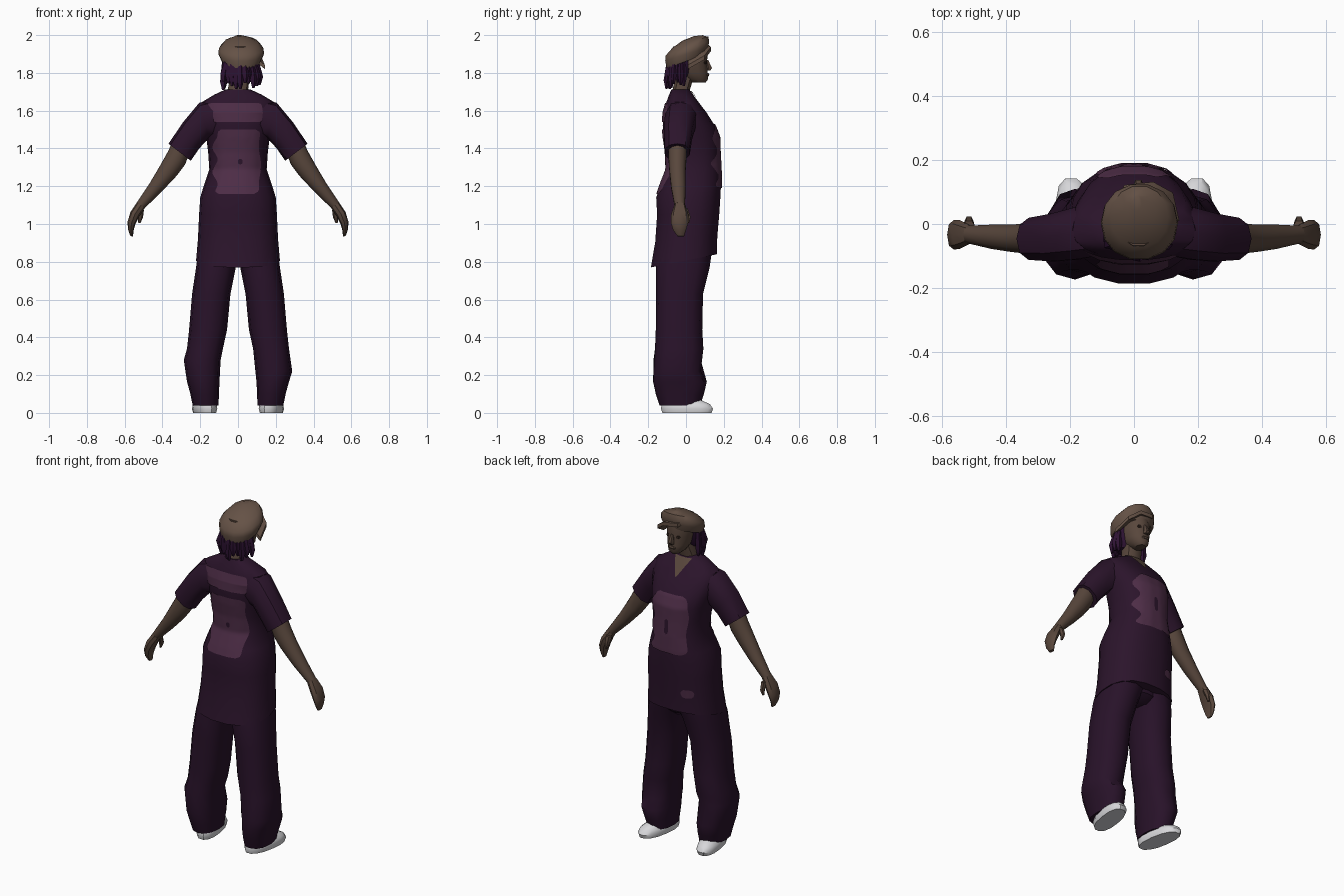
import bpy, bmesh, math, random
from mathutils import Vector
from mathutils.bvhtree import BVHTree

random.seed(4)


def material(name, rgb):
    m = bpy.data.materials.new(name)
    m.diffuse_color = (*rgb, 1)
    return m


SKIN = material("brown skin", (0.098, 0.062, 0.045))
CAP = material("cap brown", (0.130, 0.084, 0.061))
SHIRT = material("dark plum shirt", (0.024, 0.007, 0.024))
PATCH = material("faded plum", (0.075, 0.026, 0.062))
TROUSER = material("dark plum trousers", (0.021, 0.006, 0.022))
HAIR = material("violet black hair", (0.026, 0.006, 0.032))
SHOE = material("white shoe", (0.68, 0.68, 0.70))
SHADE = material("dark brown", (0.030, 0.017, 0.012))


def add_mesh(name, verts, faces, mat, closed=True):
    me = bpy.data.meshes.new(name)
    me.from_pydata(verts, [], faces)
    if closed:
        bm = bmesh.new()
        bm.from_mesh(me)
        bmesh.ops.recalc_face_normals(bm, faces=bm.faces)
        bm.to_mesh(me)
        bm.free()
    me.materials.append(mat)
    ob = bpy.data.objects.new(name, me)
    bpy.context.collection.objects.link(ob)
    return ob


def loft(name, rings, mat, n=12, side=1, square=0.85, shear=0.0):
    """Rings are (x0, z0, x1, z1, y0, y1[, z rise front minus back])."""
    verts, faces = [], []
    bend = lambda t: math.copysign(abs(t) ** square, t)
    for r in rings:
        x0, z0, x1, z1, y0, y1 = r[:6]
        rise = r[6] / 2 if len(r) > 6 else 0
        for i in range(n):
            a = 2 * math.pi * i / n
            u, v = bend(math.cos(a)) / 2, bend(math.sin(a)) / 2
            y = (y0 + y1) / 2 + v * (y1 - y0)
            verts.append((side * ((x0 + x1) / 2 + u * (x1 - x0) + shear * y), y,
                          (z0 + z1) / 2 + u * (z1 - z0) + 2 * v * rise))
    for k in range(len(rings) - 1):
        for i in range(n):
            j = (i + 1) % n
            faces.append((k * n + i, k * n + j, (k + 1) * n + j, (k + 1) * n + i))
    faces += [tuple(range(n)), tuple(range((len(rings) - 1) * n, len(rings) * n))]
    return add_mesh(name, verts, faces, mat)


def level(z, hw, y0, y1, rise=0.0, cx=0.0):
    return (cx - hw, z, cx + hw, z, y0, y1, rise)


# Shirt body: hem to collar
shirt = loft("shirt_body", [
    level(0.805, 0.222, -0.188, 0.165, 0.07), level(0.92, 0.212, -0.165, 0.168, 0.03),
    level(1.05, 0.206, -0.155, 0.178), level(1.14, 0.200, -0.160, 0.184),
    level(1.20, 0.182, -0.140, 0.187), level(1.29, 0.152, -0.105, 0.185),
    level(1.38, 0.158, -0.108, 0.180), level(1.46, 0.168, -0.120, 0.178),
    level(1.52, 0.185, -0.125, 0.155), level(1.59, 0.200, -0.120, 0.110),
    level(1.645, 0.192, -0.105, 0.068), level(1.685, 0.125, -0.090, 0.038),
    level(1.712, 0.066, -0.078, 0.018)], SHIRT, 18)

# Printed areas laid on the shirt surface
tree = BVHTree.FromPolygons([v.co for v in shirt.data.vertices],
                            [p.vertices[:] for p in shirt.data.polygons])


def plate(name, z0, z1, left, right, side, mat, lift=0.006, rnd=0.03, rows=30, cols=12):
    verts, faces = [], []
    for k in range(rows + 1):
        z = z0 + (z1 - z0) * k / rows
        d = max(0, 1 - min(z - z0, z1 - z) / rnd)
        inset = rnd * (1 - math.sqrt(max(0, 1 - d * d))) * 0.95
        a, b = left(z) + inset, right(z) - inset
        for i in range(cols + 1):
            x = a + (b - a) * i / cols
            hit = tree.ray_cast(Vector((x, side, z)), Vector((0, -side, 0)))[0]
            verts.append((x, (hit.y if hit else 0) + side * lift, z))
    w = cols + 1
    for k in range(rows):
        for i in range(cols):
            f = (k * w + i, k * w + i + 1, (k + 1) * w + i + 1, (k + 1) * w + i)
            faces.append(f if side < 0 else f[::-1])
    return add_mesh(name, verts, faces, mat, closed=False)


def wavy(base, amp, freq, phase=0):
    return lambda z: base + amp * math.sin(freq * z + phase)


plate("back_upper_print", 1.54, 1.64, wavy(-0.165, 0.008, 60), wavy(0.137, 0.008, 60, 2), -1, PATCH)
plate("back_main_print", 1.16, 1.50, wavy(-0.122, 0.014, 48), wavy(0.116, 0.006, 30), -1, PATCH)
plate("chest_print", 1.19, 1.53, wavy(-0.115, 0.006, 30), wavy(0.112, 0.018, 48, 1), 1, PATCH)
plate("hem_print", 0.93, 0.98, wavy(-0.15, 0, 0), wavy(-0.08, 0, 0), 1, PATCH, rnd=0.025)
for label, s, x in (("back", -1, 0.012), ("chest", 1, 0.0)):
    plate(label + "_print_slot", 1.30 if s > 0 else 1.315, 1.39 if s > 0 else 1.345,
          wavy(x - 0.012, 0, 0), wavy(x + 0.012, 0, 0), s, SHIRT, 0.009, 0.012, 10, 4)
plate("neck_opening", 1.61, 1.705, lambda z: -0.55 * (z - 1.605), lambda z: 0.55 * (z - 1.605),
      1, SKIN, 0.006, 0.001, 16, 8)

# Sleeves, arms, legs and shoes on both sides
for s, tag in ((1, "right"), (-1, "left")):
    loft(tag + "_sleeve", [
        (0.10, 1.47, 0.09, 1.67, -0.10, 0.06), (0.155, 1.455, 0.205, 1.642, -0.115, 0.055),
        (0.205, 1.40, 0.290, 1.540, -0.120, 0.035), (0.250, 1.335, 0.368, 1.425, -0.115, 0.022)],
        SHIRT, 10, s)
    loft(tag + "_arm", [
        (0.255, 1.38, 0.345, 1.44, -0.095, 0.005), (0.280, 1.315, 0.370, 1.385, -0.095, 0.005),
        (0.325, 1.255, 0.412, 1.310, -0.090, 0.000), (0.405, 1.170, 0.468, 1.215, -0.080, 0.000),
        (0.493, 1.085, 0.535, 1.115, -0.062, -0.004)], SKIN, 10, s, 1.0)
    loft(tag + "_hand", [
        (0.493, 1.085, 0.535, 1.115, -0.062, -0.004), (0.520, 1.045, 0.570, 1.062, -0.078, 0.012),
        (0.543, 1.000, 0.585, 1.010, -0.080, 0.012), (0.553, 0.965, 0.582, 0.970, -0.068, 0.000),
        (0.556, 0.933, 0.570, 0.937, -0.045, -0.010)], SKIN, 8, s, 0.9)
    loft(tag + "_thumb", [
        (0.498, 1.075, 0.535, 1.085, -0.025, 0.012), (0.503, 1.035, 0.530, 1.040, -0.005, 0.026),
        (0.516, 1.005, 0.528, 1.007, 0.002, 0.018)], SKIN, 6, s, 1.0)
    knee = 0.22 if s > 0 else 0.28
    loft(tag + "_trouser_leg", [
        level(z, (b - a) / 2, y0, y1, 0, (a + b) / 2) for z, a, b, y0, y1 in (
            (0.040, 0.103, 0.240, -0.140, 0.075), (0.10, 0.101, 0.252, -0.160, 0.095),
            (0.165, 0.098, 0.270, -0.174, 0.110), (knee, 0.092, 0.287, -0.172, 0.078),
            (0.34, 0.080, 0.270, -0.164, 0.092), (0.44, 0.058, 0.259, -0.160, 0.086),
            (0.63, 0.040, 0.243, -0.158, 0.090), (0.77, 0.012, 0.222, -0.160, 0.125),
            (0.84, -0.02, 0.212, -0.145, 0.135))], TROUSER, 12, s)
    loft(tag + "_shoe", [
        level(0.0, 0.056, -0.128, 0.138, 0, 0.176), level(0.022, 0.062, -0.135, 0.146, 0, 0.176),
        level(0.046, 0.058, -0.132, 0.130, 0, 0.176), level(0.066, 0.042, -0.118, 0.085, 0, 0.174),
        level(0.078, 0.034, -0.105, 0.040, 0, 0.172)], SHOE, 14, s, 0.85, 0.15)

# Trouser seat closing the top between the legs
loft("trouser_seat", [level(0.775, 0.07, -0.12, 0.08), level(0.81, 0.17, -0.14, 0.12),
                      level(0.90, 0.19, -0.14, 0.13)], TROUSER, 12)

# Neck and head
HX = 0.014
loft("neck", [level(1.66, 0.065, -0.082, 0.015), level(1.715, 0.054, -0.072, 0.024),
              level(1.80, 0.050, -0.055, 0.050, 0, HX)], SKIN, 10)
loft("head", [
    level(1.748, 0.026, 0.030, 0.104, 0, HX), level(1.765, 0.045, 0.000, 0.117, 0, HX),
    level(1.80, 0.062, -0.060, 0.117, 0, HX), level(1.85, 0.072, -0.080, 0.113, 0, HX),
    level(1.89, 0.074, -0.082, 0.116, 0, HX), level(1.94, 0.066, -0.070, 0.105, 0, HX)],
    SKIN, 14, 1, 0.95)
loft("nose", [level(1.812, 0.016, 0.100, 0.130, 0, HX), level(1.825, 0.017, 0.100, 0.140, 0, HX),
              level(1.868, 0.008, 0.100, 0.119, 0, HX)], SKIN, 6)
loft("lips", [level(1.782, 0.018, 0.100, 0.120, 0, HX), level(1.790, 0.023, 0.100, 0.124, 0, HX),
              level(1.799, 0.014, 0.100, 0.120, 0, HX)], SKIN, 8)
for s in (1, -1):
    loft("eye_shade", [level(z, w, 0.090, 0.109, 0, HX + s * 0.031)
                       for z, w in ((1.847, 0.008), (1.854, 0.014), (1.862, 0.009))], SHADE, 8)

# Hair: a shell at the back and hanging locks round it
loft("hair_shell", [level(1.765, 0.074, -0.085, 0.000, 0, 0.01), level(1.80, 0.086, -0.094, 0.030, 0, 0.012),
                    level(1.87, 0.086, -0.094, 0.050, 0, HX)], HAIR, 12)
for i in range(15):
    a = math.radians(168 + 204 * i / 14)
    x, y = 0.012 + 0.085 * math.cos(a), -0.025 + 0.066 * math.sin(a)
    tip, flare = 1.705 + random.random() * 0.05, 1.0 + random.random() * 0.28
    tx = 0.012 + 0.085 * math.cos(a) * flare
    ty = -0.025 + 0.062 * math.sin(a) * flare
    loft("hair_lock", [
        level(1.86, 0.014, y - 0.012, y + 0.012, 0, x),
        level(tip + 0.045, 0.020, ty - 0.016, ty + 0.016, 0, tx),
        level(tip, 0.007, ty - 0.006, ty + 0.006, 0, tx)], HAIR, 5)

# Slouched cap, tilted up toward the face
CX = 0.017
loft("cap", [
    level(1.865, 0.086, -0.090, 0.098, 0.07, CX), level(1.862, 0.104, -0.104, 0.108, 0.075, CX),
    level(1.900, 0.121, -0.113, 0.120, 0.075, CX), level(1.930, 0.118, -0.110, 0.126, 0.078, CX),
    level(1.962, 0.090, -0.075, 0.120, 0.062, CX), level(1.983, 0.050, -0.020, 0.100, 0.025, CX),
    level(1.997, 0.018, 0.040, 0.090, 0.006, CX - 0.01)], CAP, 14, 1, 0.95)

# Short peak turned toward one side of the face
inner = [(-0.045, 0.095, 1.945), (0.03, 0.095, 1.935), (0.085, 0.075, 1.905), (0.105, 0.01, 1.860)]
outer = [(-0.030, 0.122, 1.935), (0.06, 0.132, 1.925), (0.122, 0.098, 1.880), (0.142, 0.01, 1.830)]
pv = [(x, y, z + h) for h in (0.012, -0.010) for row in (inner, outer) for x, y, z in row]
pf = [(0, 4, 12, 8), (3, 7, 15, 11)]
for i in range(3):
    pf += [(i, i + 1, i + 5, i + 4), (i + 8, i + 12, i + 13, i + 9),
           (i + 4, i + 5, i + 13, i + 12), (i, i + 8, i + 9, i + 1)]
add_mesh("cap_peak", pv, pf, CAP)

# Soft shading that keeps the hems crisp
for ob in bpy.data.objects:
    ob.select_set(True)
bpy.context.view_layer.objects.active = shirt
bpy.ops.object.shade_smooth_by_angle(angle=math.radians(40))
